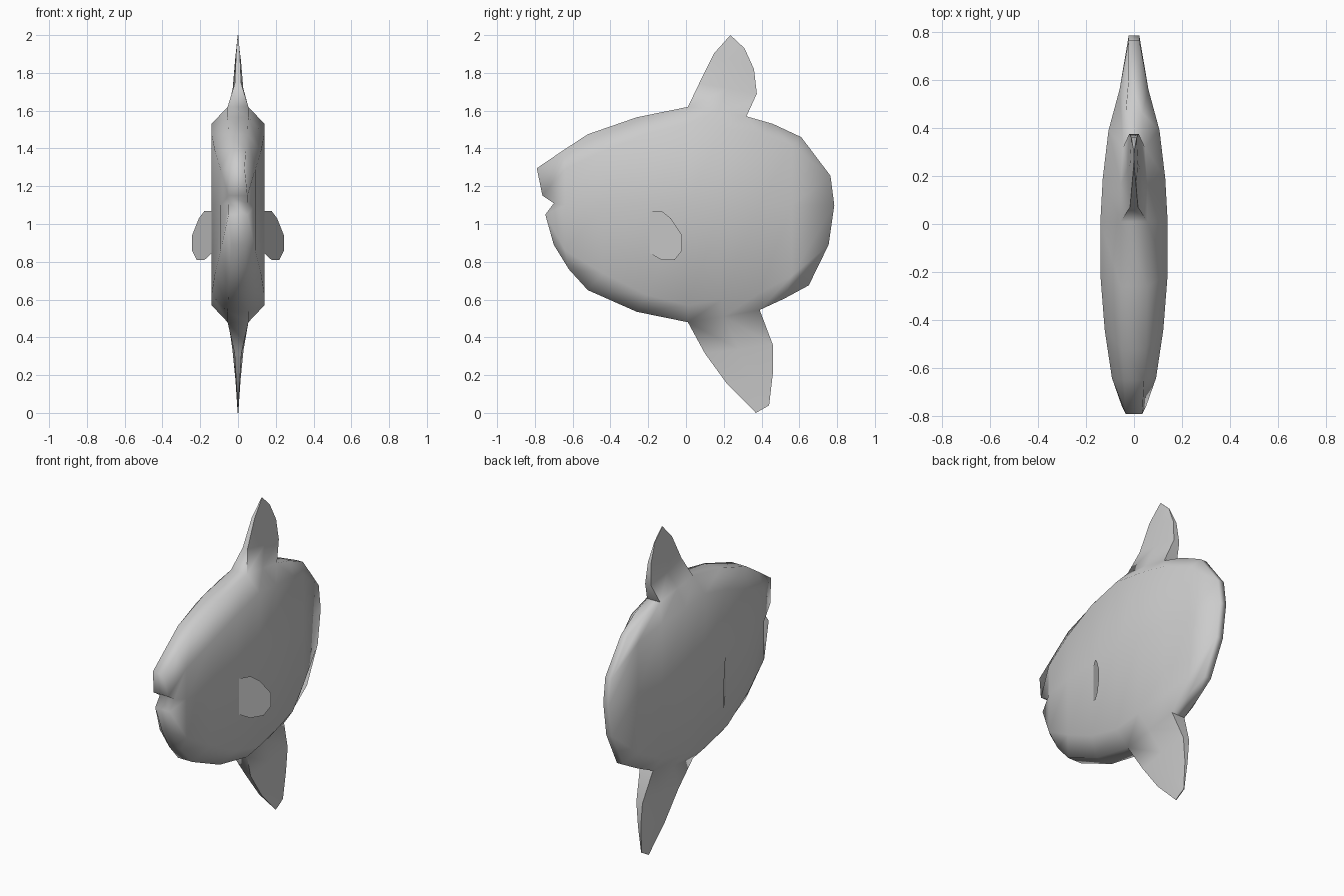
import bpy, bmesh
from mathutils import Vector

cube = bpy.data.objects.get("Cube")
if cube:
    bpy.data.objects.remove(cube)

grey = bpy.data.materials.new("plain grey")
grey.use_nodes = True
grey.diffuse_color = (0.6, 0.6, 0.6, 1)
grey.node_tree.nodes["Principled BSDF"].inputs["Base Color"].default_value = (0.6, 0.6, 0.6, 1)


def finish(name, bm, angle):
    mesh = bpy.data.meshes.new(name)
    bm.to_mesh(mesh)
    bm.free()
    mesh.materials.append(grey)
    obj = bpy.data.objects.new(name, mesh)
    bpy.context.collection.objects.link(obj)
    for o in bpy.context.selected_objects:
        o.select_set(False)
    obj.select_set(True)
    bpy.context.view_layer.objects.active = obj
    bpy.ops.object.shade_smooth_by_angle(angle=angle)
    return obj


def bridge(bm, a, b, skip=()):
    """Quads between two closed rings of vertices."""
    n = len(a)
    for i in range(n):
        if i not in skip:
            j = (i + 1) % n
            bm.faces.new((a[i], a[j], b[j], b[i]))


# Body sections from head to tail, each with five levels from belly to back:
# (half-width, y, z)
def section(yt, zt, yb, zb, ys, w, e, drop=0.09):
    return [(e, yb, zb), (w, ys, zb + drop), (w, ys, 1.10), (w, ys, zt - drop), (e, yt, zt)]


sections = [
    [(0.035, -0.70, 0.89), (0.05, -0.745, 1.05), (0.05, -0.70, 1.11),
     (0.05, -0.76, 1.15), (0.035, -0.79, 1.295)],
    section(-0.65, 1.39, -0.62, 0.76, -0.64, 0.092, 0.042, 0.10),
    section(-0.52, 1.475, -0.52, 0.65, -0.44, 0.122, 0.05),
    section(-0.26, 1.565, -0.26, 0.535, -0.21, 0.14, 0.055),
    section(0.01, 1.62, 0.01, 0.48, 0.01, 0.14, 0.055),
    section(0.165, 1.60, 0.20, 0.51, 0.19, 0.13, 0.055),
    section(0.32, 1.57, 0.39, 0.545, 0.39, 0.106, 0.045),
    section(0.46, 1.53, 0.52, 0.605, 0.56, 0.06, 0.035, 0.12),
    [(0.022, 0.65, 0.675), (0.022, 0.755, 0.89), (0.022, 0.785, 1.10),
     (0.022, 0.765, 1.255), (0.022, 0.61, 1.46)],
]
bm = bmesh.new()
rings = []
for s in sections:
    left = [bm.verts.new(p) for p in s]
    right = [bm.verts.new((-x, y, z)) for x, y, z in reversed(s)]
    rings.append(left + right)
# Back strip is edge 4 and belly strip is edge 9; both stay open under the fins
for k in range(len(rings) - 1):
    bridge(bm, rings[k], rings[k + 1], skip=(4, 9) if k in (4, 5) else ())
for r in (rings[0], rings[-1]):
    for i in range(4):
        bm.faces.new((r[i], r[i + 1], r[8 - i], r[9 - i]))


# Back and belly fins grow out of the body openings
def grow_fin(level, rows):
    cols = rings[4:7]
    ring = [c[level] for c in cols] + [c[9 - level] for c in reversed(cols)]
    for (y0, z0), (y1, z1), w in rows:
        ym, zm = (y0 + y1) / 2, (z0 + z1) / 2
        half = [(w * 0.6, y0, z0), (w, ym, zm), (w * 0.7, y1, z1)]
        new = [bm.verts.new(p) for p in half]
        new += [bm.verts.new((-x, y, z)) for x, y, z in reversed(half)]
        bridge(bm, ring, new)
        ring = new
    bm.faces.new((ring[0], ring[1], ring[4], ring[5]))
    bm.faces.new((ring[1], ring[2], ring[3], ring[4]))


grow_fin(4, [((0.07, 1.745), (0.375, 1.69), 0.028),
             ((0.15, 1.905), (0.36, 1.82), 0.016),
             ((0.235, 2.0), (0.31, 1.93), 0.003)])
grow_fin(0, [((0.10, 0.315), (0.46, 0.36), 0.03),
             ((0.22, 0.15), (0.46, 0.21), 0.014),
             ((0.37, 0.0), (0.44, 0.04), 0.003)])
bmesh.ops.recalc_face_normals(bm, faces=bm.faces)
finish("fish_body", bm, 1.4)

# Thin side fins, swept outward toward the tail
profile = [(-0.20, 0.85), (-0.13, 0.81), (-0.06, 0.81), (-0.02, 0.86),
           (-0.02, 0.94), (-0.08, 1.03), (-0.13, 1.07), (-0.20, 1.07)]
for name, side in (("left_side_fin", 1), ("right_side_fin", -1)):
    bm = bmesh.new()
    face = bm.faces.new([bm.verts.new((side * (0.135 + (y + 0.20) * 0.6), y, z)) for y, z in profile])
    face.normal_update()
    if face.normal.dot(Vector((side, 0, 0))) < 0:
        face.normal_flip()
    finish(name, bm, 0.5)
